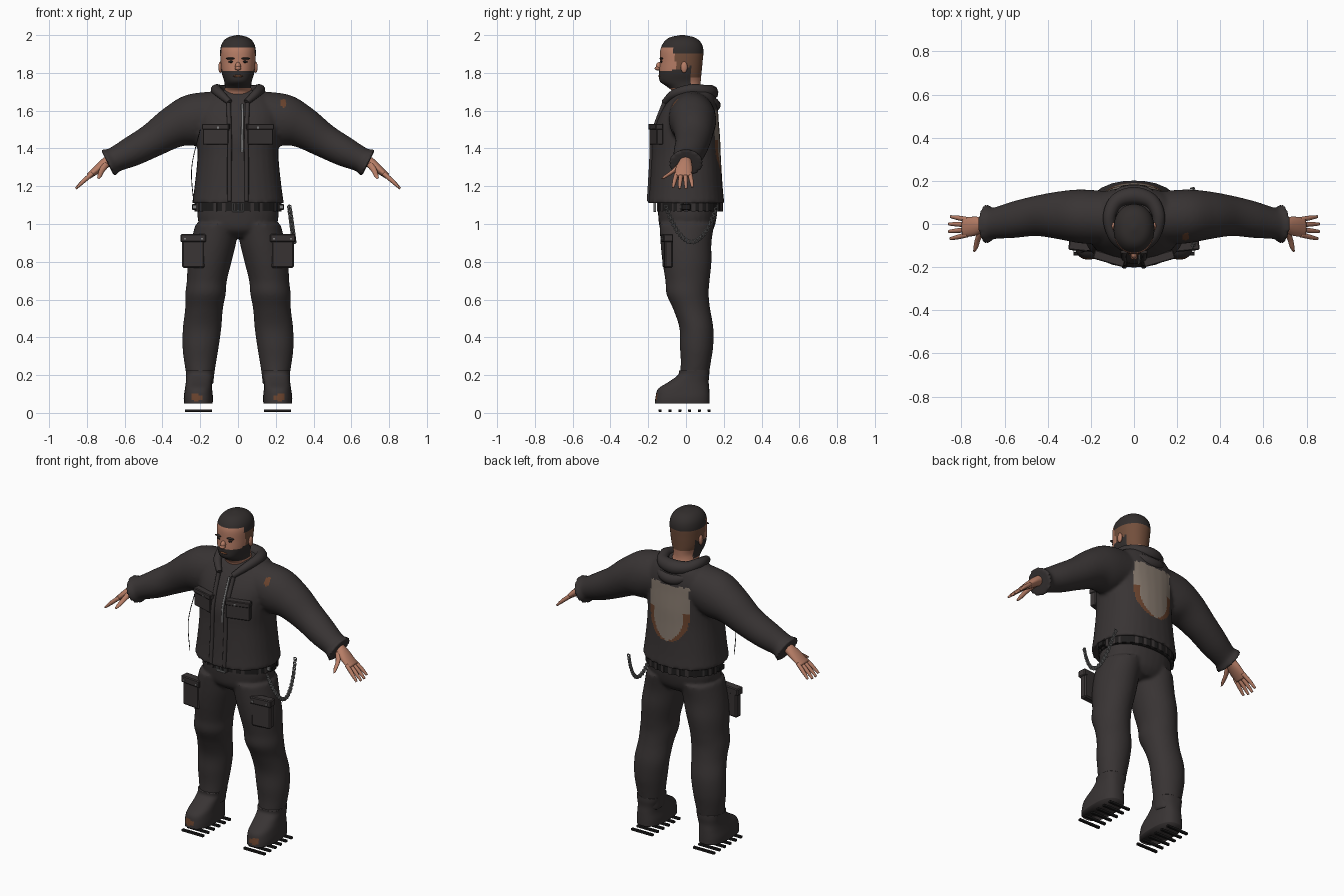
import bpy, bmesh, math
from mathutils import Vector, Matrix

cube = bpy.data.objects.get("Cube")
if cube:
    bpy.data.objects.remove(cube, do_unlink=True)


def material(name, r, g, b):
    m = bpy.data.materials.new(name)
    m.use_nodes = True
    m.diffuse_color = (r, g, b, 1)
    bsdf = m.node_tree.nodes["Principled BSDF"]
    bsdf.inputs["Base Color"].default_value = (r, g, b, 1)
    bsdf.inputs["Roughness"].default_value = 0.8
    return m


CLOTH = material("charcoal cloth", .040, .034, .034)
BLACK = material("black rubber", .013, .012, .012)
SKIN = material("skin", .48, .21, .135)
HAIR = material("dark hair", .032, .027, .026)
FADE = material("shaved hair brown", .17, .078, .045)
METAL = material("grey metal", .22, .22, .22)
TAN = material("faded tan", .23, .185, .15)
WEAR = material("worn brown", .14, .055, .026)


# ---- helpers ----
def finish(name, bm, mats, rule=None, smooth=True):
    bmesh.ops.recalc_face_normals(bm, faces=bm.faces)
    me = bpy.data.meshes.new(name)
    bm.to_mesh(me)
    bm.free()
    ob = bpy.data.objects.new(name, me)
    bpy.context.collection.objects.link(ob)
    paint(me, mats, rule, smooth)
    return ob


def paint(me, mats, rule, smooth=True):
    me.materials.clear()
    for m in mats:
        me.materials.append(m)
    for p in me.polygons:
        p.use_smooth = smooth
        p.material_index = rule(*p.center) if rule else 0


def spline(secs, steps):
    out = []
    for i in range(len(secs) - 1):
        a, b = secs[max(i - 1, 0)], secs[i]
        c, d = secs[i + 1], secs[min(i + 2, len(secs) - 1)]
        for k in range(steps):
            t = k / steps
            out.append([q + t / 2 * (r - p + t * (2*p - 5*q + 4*r - s + t * (3*(q - r) + s - p)))
                        for p, q, r, s in zip(a, b, c, d)])
    return out + [list(secs[-1])]


def loft(bm, secs, flat=True, n=32, power=2.0, steps=5, side=1):
    """Sections are x, y, z, cross radius, y radius; rings are level if flat."""
    rows = spline(secs, steps)
    rings = []
    for i, (x, y, z, rc, ry) in enumerate(rows):
        lo, hi = rows[max(i - 1, 0)], rows[min(i + 1, len(rows) - 1)]
        d = Vector((hi[0] - lo[0], 0, hi[2] - lo[2]))
        v = Vector((1, 0, 0)) if flat else d.cross(Vector((0, 1, 0))).normalized()
        ring = []
        for k in range(n):
            c, s = math.cos(math.tau * k / n), math.sin(math.tau * k / n)
            c, s = (math.copysign(abs(e) ** (2 / power), e) for e in (c, s))
            p = Vector((x, y, z)) + v * rc * c + Vector((0, ry * s, 0))
            ring.append(bm.verts.new((p.x * side, p.y, p.z)))
        rings.append(ring)
    for a, b in zip(rings, rings[1:]):
        for k in range(n):
            bm.faces.new((a[k], a[(k + 1) % n], b[(k + 1) % n], b[k]))
    bm.faces.new(rings[0])
    bm.faces.new(rings[-1])


def bake(ob):
    deps = bpy.context.evaluated_depsgraph_get()
    me = bpy.data.meshes.new_from_object(ob.evaluated_get(deps))
    new = bpy.data.objects.new(ob.name, me)
    name = ob.name
    bpy.data.objects.remove(ob, do_unlink=True)
    bpy.context.collection.objects.link(new)
    new.name = name
    return new


def fused(name, bm, mats, rule=None):
    ob = finish(name, bm, mats)
    rem = ob.modifiers.new("fuse", 'REMESH')
    rem.mode, rem.voxel_size = 'VOXEL', .01
    sm = ob.modifiers.new("soften", 'SMOOTH')
    sm.factor, sm.iterations = .5, 4
    ob = bake(ob)
    paint(ob.data, mats, rule)
    return ob


def tube(name, pts, r, mat):
    cu = bpy.data.curves.new(name, 'CURVE')
    cu.dimensions, cu.bevel_depth, cu.bevel_resolution, cu.use_fill_caps = '3D', 1, 3, True
    sp = cu.splines.new('POLY')
    rows = spline([p if len(p) == 4 else (*p, r) for p in pts], 6)
    sp.points.add(len(rows) - 1)
    for q, (x, y, z, rad) in zip(sp.points, rows):
        q.co, q.radius = (x, y, z, 1), rad
    ob = bpy.data.objects.new(name, cu)
    bpy.context.collection.objects.link(ob)
    ob = bake(ob)
    paint(ob.data, [mat], None)


def box(name, loc, size, mat, yaw=0, bevel=.004):
    bm = bmesh.new()
    bmesh.ops.create_cube(bm, size=1)
    bmesh.ops.scale(bm, vec=size, verts=bm.verts)
    if bevel:
        bmesh.ops.bevel(bm, geom=bm.edges, offset=bevel, segments=1, affect='EDGES')
    bmesh.ops.transform(bm, matrix=Matrix.Translation(loc) @ Matrix.Rotation(yaw, 4, 'Z'), verts=bm.verts)
    finish(name, bm, [mat], smooth=False)


def ball(name, loc, size, mat):
    bm = bmesh.new()
    bmesh.ops.create_uvsphere(bm, u_segments=16, v_segments=10, radius=1)
    bmesh.ops.transform(bm, matrix=Matrix.LocRotScale(loc, None, size), verts=bm.verts)
    finish(name, bm, [mat])


SIDES = (("left", 1), ("right", -1))

# ---- jacket: body and sleeves fused, with a plain worn patch on the back ----
torso = [(0, 0, 1.11, .243, .203), (0, 0, 1.2, .23, .194), (0, 0, 1.35, .215, .185),
         (0, 0, 1.45, .218, .181), (0, .01, 1.55, .23, .163), (0, .025, 1.62, .22, .143),
         (0, .04, 1.68, .17, .115), (0, .05, 1.71, .12, .09)]
sleeve = [(.1, .03, 1.58, .125, .12), (.24, .035, 1.55, .137, .125), (.34, .04, 1.513, .112, .112),
          (.45, .038, 1.445, .091, .094), (.56, .02, 1.385, .08, .085), (.65, .003, 1.342, .067, .073),
          (.672, 0, 1.331, .072, .084), (.69, 0, 1.322, .082, .094)]


def jacket_paint(x, y, z):
    v = (z - 1.43) / .17
    if y > .06 and abs(v) < 1:
        edge = .13 * (1 if v > -.1 else math.sqrt(max(0, 1 - ((v + .1) / .9) ** 2)))
        if abs(x) < edge:
            return 2 if v < .1 and abs(x) > edge - .03 else 1
    spot = math.hypot((x - .24) * 1.4, z - 1.64)
    return 2 if y < .02 and spot < .022 else 0


bm = bmesh.new()
loft(bm, torso, power=2.3)
for _, s in SIDES:
    loft(bm, sleeve, flat=False, side=s)
fused("jacket", bm, [CLOTH, TAN, WEAR], jacket_paint)

# Hood lying round the neck, with the front edges and zip
hood = [(.045, -.115, 1.645, .016), (.095, -.06, 1.69, .024), (.115, .03, 1.71, .03),
        (.08, .105, 1.70, .036), (0, .13, 1.695, .042)]
tube("hood", hood + [(-x, y, z, r) for x, y, z, r in hood[-2::-1]], .03, CLOTH)
tube("hood_fold", [(.11, .1, 1.665, .02), (.06, .14, 1.64, .03), (0, .15, 1.63, .034),
                   (-.06, .14, 1.64, .03), (-.11, .1, 1.665, .02)], .03, CLOTH)
for side, s in SIDES:
    tube(side + "_front_edge", [(s * .045, -.196, 1.12), (s * .045, -.184, 1.32),
                                (s * .045, -.176, 1.47), (s * .05, -.115, 1.64)], .012, CLOTH)
    # Chest pockets with flaps
    box(side + "_chest_pocket", (s * .115, -.158, 1.47), (.14, .036, .1), CLOTH, s * .28)
    box(side + "_chest_flap", (s * .115, -.16, 1.515), (.148, .042, .03), CLOTH, s * .28)
    box(side + "_chest_snap", (s * .105, -.184, 1.51), (.012, .006, .012), METAL, s * .28, 0)
tube("zip", [(.022, -.183, 1.38), (.022, -.179, 1.47), (.024, -.15, 1.56), (.022, -.117, 1.635)], .006, METAL)
tube("chest_wire", [(-.2, -.12, 1.5), (-.245, -.13, 1.3), (-.235, -.13, 1.12)], .002, BLACK)

# ---- trousers: hips and legs fused ----
leg = [(.11, .005, 1.0, .115, .145), (.13, 0, .9, .12, .135), (.15, .005, .8, .116, .13),
       (.165, .008, .7, .106, .117), (.172, .008, .63, .107, .112), (.18, .03, .55, .1, .098),
       (.19, .055, .45, .102, .09), (.198, .056, .35, .096, .088), (.2, .052, .27, .085, .08),
       (.2, .045, .2, .074, .076), (.2, .045, .15, .07, .07)]
bm = bmesh.new()
loft(bm, [(0, .01, 1.13, .205, .16), (0, .008, 1.04, .215, .155), (0, .005, .97, .19, .14),
          (0, .01, .93, .12, .1)], power=2.2)
for _, s in SIDES:
    loft(bm, leg, side=s)
fused("trousers", bm, [CLOTH])

# ---- belt with loops and buckle ----
bm = bmesh.new()
loft(bm, [(0, .02, 1.068, .225, .17), (0, .02, 1.112, .225, .17)], n=40, steps=1, power=2.2)
finish("belt", bm, [BLACK], smooth=False)
for i in range(28):
    a = math.tau * (i + .5) / 28
    box("belt_loop", (.224 * math.cos(a), .02 + .169 * math.sin(a), 1.09), (.012, .02, .05),
        CLOTH, math.atan2(math.sin(a) / .17, math.cos(a) / .225), 0)
for z in (1.068, 1.112):
    box("buckle_bar", (0, -.165, z), (.062, .014, .009), METAL, 0, .002)
for x in (-.028, 0, .028):
    box("buckle_post", (x, -.165, 1.09), (.007, .014, .044), METAL, 0, .002)
for side, s in SIDES:
    box(side + "_belt_clip", (s * .222, .0, 1.09), (.045, .05, .032), BLACK)
    box(side + "_clip_plate", (s * .222, -.028, 1.09), (.034, .008, .022), METAL, 0, .002)

# ---- thigh pouches, boots and floating sole bars ----
boot = [(.21, -.02, .05, .076, .145), (.21, -.018, .085, .077, .143), (.209, -.012, .128, .072, .135),
        (.206, .015, .165, .07, .105), (.203, .04, .2, .072, .083), (.202, .043, .225, .075, .08)]


def boot_paint(x, y, z):
    return 1 if y < -.08 and .06 < z < .105 and math.hypot(abs(x) - .22, (z - .083) * .9) < .024 else 0


for side, s in SIDES:
    box(side + "_thigh_pouch", (s * .235, -.097, .845), (.12, .045, .155), CLOTH, s * .1, .008)
    box(side + "_pouch_flap", (s * .235, -.1, .925), (.135, .052, .042), CLOTH, s * .1, .005)
    for dx in (-.045, .045):
        box(side + "_pouch_snap", (s * (.235 + dx), -.128 + .1 * dx, .922), (.01, .006, .01), METAL, s * .1, 0)
    bm = bmesh.new()
    loft(bm, boot, power=2.6, side=s)
    finish(side + "_boot", bm, [CLOTH, WEAR], boot_paint)
    for i in range(6):
        box(side + "_sole_bar", (s * .209, -.137 + i * .052, .012), (.145, .016, .014), BLACK, 0, .002)

# ---- hanging chain on the left hip ----
bm = bmesh.new()
links = 44
for i in range(links):
    t = 2 * i / (links - 1) - 1
    u = math.copysign(abs(t) ** .75, t)
    at = Vector((.297 - .025 * u * u, .03 + .135 * u, .905 + .185 * u * u))
    turn = Matrix.Rotation(math.pi / 2 * (i % 2), 4, 'Z') @ Matrix.Rotation(math.pi / 2, 4, 'Y')
    ring = [[bm.verts.new(at + turn @ Vector(((.0095 + .0035 * math.cos(b)) * math.cos(a),
                                              (.0095 + .0035 * math.cos(b)) * math.sin(a), .0035 * math.sin(b))))
             for b in (math.tau * k / 5 for k in range(5))] for a in (math.tau * j / 10 for j in range(10))]
    for j in range(10):
        for k in range(5):
            n, m = (j + 1) % 10, (k + 1) % 5
            bm.faces.new((ring[j][k], ring[n][k], ring[n][m], ring[j][m]))
finish("hip_chain", bm, [METAL])

# ---- hands ----
for side, s in SIDES:
    bm = bmesh.new()
    loft(bm, [(.63, 0, 1.355, .03, .034), (.69, -.003, 1.33, .029, .033), (.735, -.01, 1.298, .024, .044),
              (.79, -.015, 1.253, .015, .046)], flat=False, n=20, side=s)
    for i, reach in enumerate((.9, 1, 1, .92)):
        y, spread = .02 - i * .023, .014 - i * .011
        loft(bm, [(.77, y, 1.268, .012, .0125), (.77 + .05 * reach, y + spread * .6, 1.268 - .043 * reach, .011, .011),
                  (.77 + .088 * reach, y + spread, 1.268 - .08 * reach, .006, .007)], flat=False, n=10, side=s)
    loft(bm, [(.695, -.02, 1.322, .02, .02), (.72, -.06, 1.285, .015, .016), (.732, -.1, 1.257, .012, .014),
              (.74, -.124, 1.24, .006, .007)], flat=False, n=10, side=s)
    finish(side + "_hand", bm, [SKIN])


# ---- head: hair, shaved sides and beard painted by region ----
def head_paint(x, y, z):
    if z > (1.935 if y < -.07 else 1.905):
        return 1
    if z < 1.722:
        return 0
    if y < .025 and z < 1.812 + .2 * max(0, y + .09):
        return 1
    return 2 if y > -.055 and z > 1.775 else 0


bm = bmesh.new()
loft(bm, [(0, .015, 1.6, .085, .08), (0, .008, 1.69, .074, .076), (0, -.01, 1.725, .07, .088),
          (0, -.03, 1.755, .073, .108), (0, -.03, 1.8, .086, .112), (0, -.025, 1.86, .092, .113),
          (0, -.022, 1.92, .094, .114), (0, -.02, 1.96, .083, .099), (0, -.02, 1.987, .055, .067),
          (0, -.02, 2.0, .008, .01)], n=64, power=2.15, steps=6)
finish("head", bm, [SKIN, HAIR, FADE], head_paint)
ball("nose", (0, -.142, 1.835), (.015, .018, .022), SKIN)
ball("nose_tip", (0, -.15, 1.824), (.017, .016, .011), SKIN)
ball("mouth", (0, -.141, 1.783), (.026, .006, .006), WEAR)
for side, s in SIDES:
    ball(side + "_ear", (s * .094, -.01, 1.83), (.01, .018, .03), SKIN)
    ball(side + "_eye", (s * .036, -.13, 1.859), (.015, .006, .006), BLACK)
    ball(side + "_brow", (s * .038, -.13, 1.876), (.026, .01, .006), HAIR)
